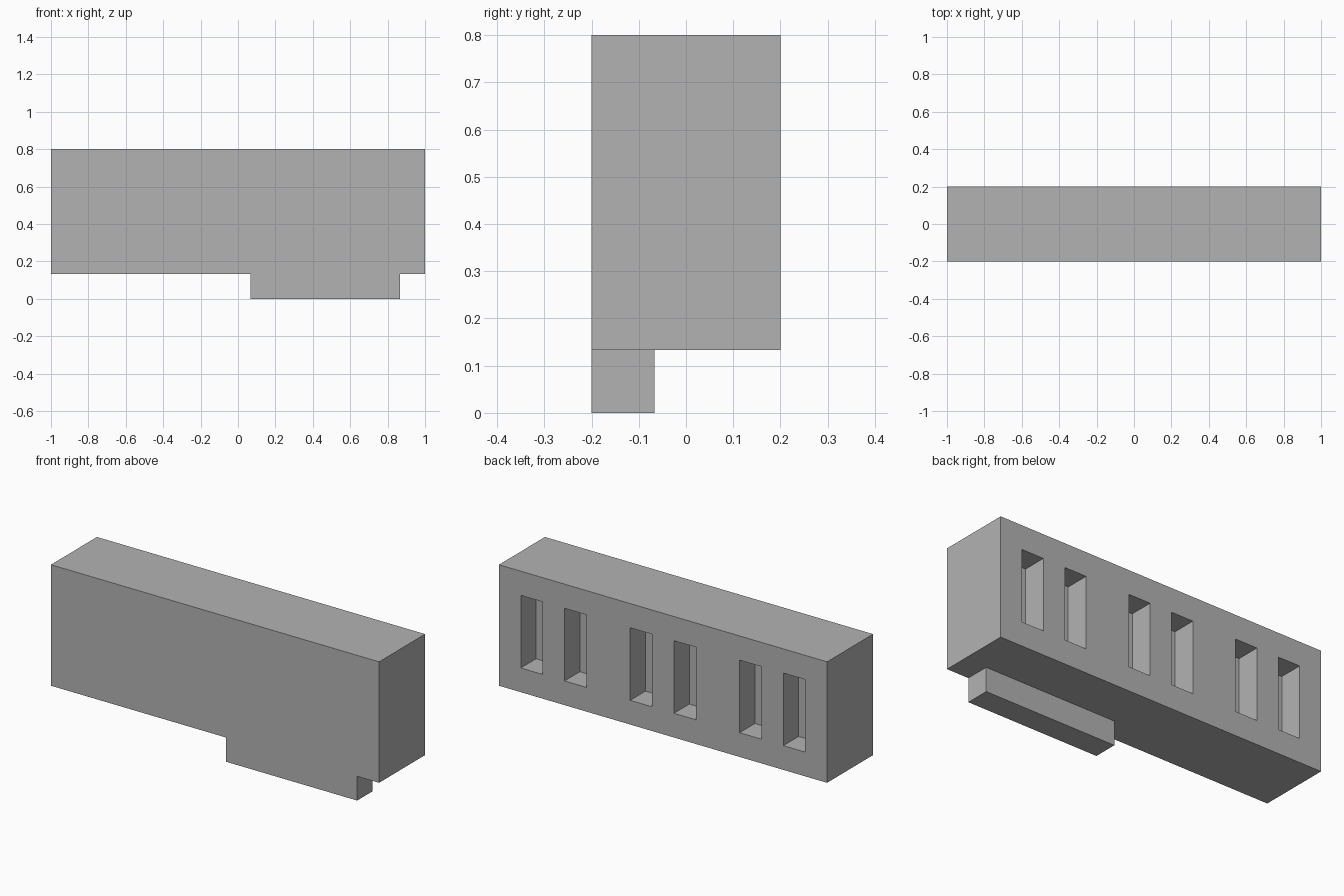
import bpy

cube = bpy.data.objects.get("Cube")
if cube:
    bpy.data.objects.remove(cube, do_unlink=True)

U = 1 / 15  # design module

grey = bpy.data.materials.new("plain grey")
grey.use_nodes = True
colour = (0.45, 0.45, 0.45, 1)
grey.diffuse_color = colour
grey.node_tree.nodes["Principled BSDF"].inputs["Base Color"].default_value = colour


def box(name, low, high):
    """Box between two corners given in modules."""
    bpy.ops.mesh.primitive_cube_add(size=1)
    ob = bpy.context.object
    ob.name = ob.data.name = name
    for v in ob.data.vertices:
        v.co = [U * (h if c > 0 else l) for c, l, h in zip(v.co, low, high)]
    ob.data.materials.append(grey)
    return ob


def combine(target, tool, operation):
    """Apply a boolean and discard the tool."""
    mod = target.modifiers.new(operation.lower(), "BOOLEAN")
    mod.operation = operation
    mod.solver = "EXACT"
    mod.object = tool
    bpy.context.view_layer.objects.active = target
    bpy.ops.object.modifier_apply(modifier=mod.name)
    bpy.data.objects.remove(tool, do_unlink=True)


# Main block with the locating tab flush under its front face
body = box("slotted_block", (-15, -3, 2), (15, 3, 12))
tab = box("bottom_tab", (1, -3, 0), (13, -1, 2))
combine(body, tab, "UNION")

# Three pairs of blind slots in the back, mirrored about the middle
for x in (2, 8, 12):
    for side in (-1, 1):
        centre = side * x
        slot = box("slot_cutter", (centre - 1, 1, 4), (centre + 1, 4, 10))
        combine(body, slot, "DIFFERENCE")
